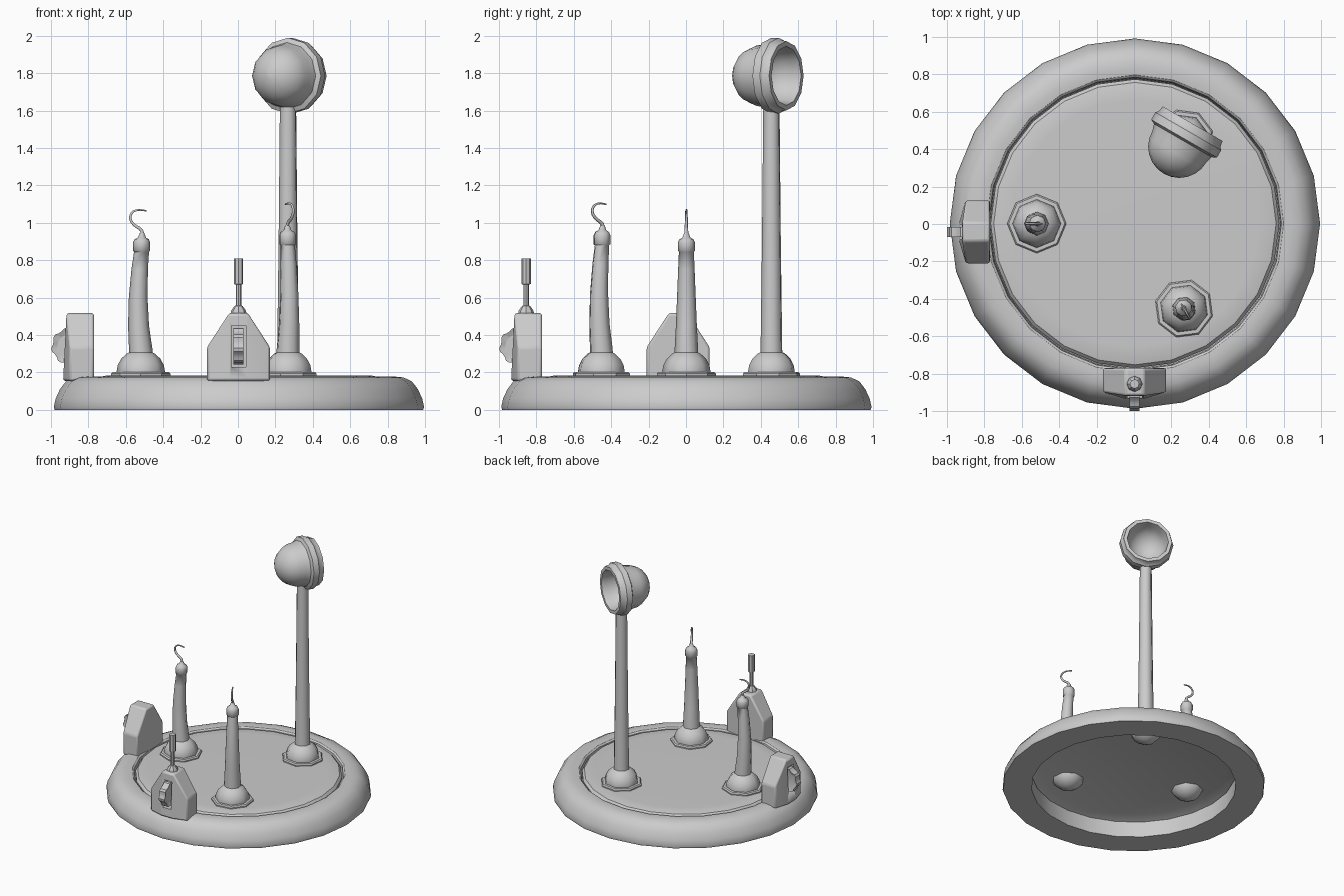
import bpy, bmesh, math
from mathutils import Matrix, Vector

if "Cube" in bpy.data.objects:
    bpy.data.objects.remove(bpy.data.objects["Cube"])

CENTRE = Matrix.Translation((0.005, 0.002, 0))


def finish(name, bm, mat=Matrix(), angle=35):
    bmesh.ops.remove_doubles(bm, verts=bm.verts, dist=1e-5)
    bmesh.ops.recalc_face_normals(bm, faces=bm.faces)
    bm.transform(mat)
    me = bpy.data.meshes.new(name)
    bm.to_mesh(me)
    bm.free()
    me.shade_smooth()
    me.set_sharp_from_angle(angle=math.radians(angle))
    ob = bpy.data.objects.new(name, me)
    bpy.context.collection.objects.link(ob)
    return ob


def revolve(name, profile, seg, mat=Matrix(), loop=False, angle=35):
    """Spin (radius, height, optional sideways offset) points around z."""
    bm = bmesh.new()
    rings = []
    for r, z, *off in profile:
        u = off[0] if off else 0
        rings.append([bm.verts.new((u + r * math.cos(2 * math.pi * i / seg),
                                    r * math.sin(2 * math.pi * i / seg), z)) for i in range(seg)])
    pairs = list(zip(rings, rings[1:]))
    if loop:
        pairs.append((rings[-1], rings[0]))
    else:
        bm.faces.new(rings[0])
        bm.faces.new(rings[-1])
    for a, b in pairs:
        for i in range(seg):
            j = (i + 1) % seg
            bm.faces.new((a[i], a[j], b[j], b[i]))
    bmesh.ops.dissolve_degenerate(bm, dist=1e-6, edges=bm.edges)
    return finish(name, bm, mat, angle)


def arc(r, z0, a0, a1, n, squash=1):
    """Profile points along a circular arc, angles measured from the equator."""
    pts = []
    for i in range(n + 1):
        a = math.radians(a0 + (a1 - a0) * i / n)
        pts.append((max(r * math.cos(a), 1e-4), z0 + squash * r * math.sin(a)))
    return pts


# Base: rounded rim and the inner platform
revolve("base_rim", [(0.77, 0), (0.985, 0), (0.99, 0.015), (0.98, 0.06), (0.957, 0.11),
                     (0.925, 0.152), (0.88, 0.173), (0.83, 0.178), (0.795, 0.175),
                     (0.783, 0.165), (0.777, 0.12)], 24, CENTRE, loop=True)
revolve("platform", [(0.70, 0.155), (0.772, 0.13), (0.772, 0.155), (0.755, 0.174),
                     (0.71, 0.183), (0.66, 0.184)], 24, CENTRE)


# Three posts evenly spaced around the platform, each with flange and ball socket
def post_frame(deg):
    return CENTRE @ Matrix.Rotation(math.radians(deg), 4, 'Z') @ Matrix.Translation((0.525, 0, 0))


def socket(tag, m):
    revolve(tag + "_flange", [(0.158, 0.175), (0.158, 0.193), (0.15, 0.202), (0.12, 0.203)], 8, m, angle=30)
    revolve(tag + "_ball", arc(0.13, 0.2, -90, 90, 10, 0.95), 8, m, angle=50)


def hook_post(tag, deg, lift):
    m = post_frame(deg)
    socket(tag, m)
    k = (0.565 + lift) / 0.565
    shaft = [(0.064, 0.28), (0.063, 0.32), (0.056, 0.45, 0.012), (0.050, 0.6, 0.014),
             (0.044, 0.75, 0.006), (0.040, 0.845, -0.004), (0.046, 0.85, -0.004),
             (0.046, 0.895, -0.004), (0.038, 0.912, -0.005), (0.022, 0.92, -0.006),
             (0.012, 0.945, -0.007)]
    shaft = [(p[0], 0.28 + (p[1] - 0.28) * k, *p[2:]) for p in shaft]
    revolve(tag + "_shaft", shaft, 8, m, angle=50)
    # tapered wire hook
    path = [(-0.007, 0.93), (-0.005, 0.958), (0.034, 0.988), (0.055, 1.02),
            (0.048, 1.052), (0.018, 1.068), (-0.03, 1.064)]
    cu = bpy.data.curves.new(tag + "_hook", 'CURVE')
    cu.dimensions = '3D'
    cu.bevel_depth = 0.011
    cu.bevel_resolution = 1
    cu.use_fill_caps = True
    sp = cu.splines.new('BEZIER')
    sp.resolution_u = 3
    sp.bezier_points.add(len(path) - 1)
    for i, (bp, (u, z)) in enumerate(zip(sp.bezier_points, path)):
        bp.co = (u, 0, z + lift)
        bp.handle_left_type = bp.handle_right_type = 'AUTO'
        bp.radius = 1 - 0.6 * i / (len(path) - 1)
    ob = bpy.data.objects.new(tag + "_hook", cu)
    ob.matrix_world = m
    bpy.context.collection.objects.link(ob)


hook_post("left_post", 180, 0)
hook_post("front_post", -60, 0.035)

# Tall post with an outward-facing bowl lamp
m = post_frame(60)
socket("tall_post", m)
revolve("tall_post_shaft", [(0.062, 0.28), (0.06, 0.32), (0.052, 0.9), (0.045, 1.62)], 8, m, angle=50)
head = m @ Matrix.Translation((0, 0, 1.786)) @ Matrix.Rotation(math.pi / 2, 4, 'Y')
bowl = arc(0.167, -0.05, -90, 0, 6) + [(0.178, -0.012), (0.203, 0), (0.203, 0.045), (0.19, 0.06),
                                       (0.185, 0.092), (0.158, 0.092)]
bowl += arc(0.152, 0.05, 0, -90, 6)
revolve("lamp_bowl", bowl, 12, head, angle=32)


# Control housings on the rim: tapered box, slot and ridged wheel
def housing(tag, m):
    bm = bmesh.new()
    outline = [(-0.168, 0.155, -0.9), (-0.168, 0.335, -0.9), (-0.05, 0.517, -0.935), (0.05, 0.517, -0.935),
               (0.168, 0.335, -0.9), (0.168, 0.155, -0.9), (0.05, 0.155, -0.935), (-0.05, 0.155, -0.935)]
    front = [bm.verts.new((x, y, z)) for x, z, y in outline]
    back = [bm.verts.new((x, -0.77, z)) for x, z, y in outline]
    for v in front[2:4]:
        v.co.y += 0.018
    for i in range(8):
        j = (i + 1) % 8
        bm.faces.new((front[i], front[j], back[j], back[i]))
    for ids in ((0, 1, 2, 7), (7, 2, 3, 6), (6, 3, 4, 5)):
        bm.faces.new([front[i] for i in ids])
    bm.faces.new(back)
    box = finish(tag + "_housing", bm, m, 30)
    bev = box.modifiers.new("edge", 'BEVEL')
    bev.width = 0.012
    bev.segments = 2
    bev.limit_method = 'ANGLE'

    bm = bmesh.new()
    bmesh.ops.create_cube(bm, size=1, matrix=Matrix.Translation((0, -0.89, 0.34))
                          @ Matrix.Diagonal((0.078, 0.2, 0.222, 1)))
    cutter = finish(tag + "_slot_cutter", bm, m)
    cutter.hide_render = True
    cutter.hide_viewport = True
    cut = box.modifiers.new("slot", 'BOOLEAN')
    cut.object = cutter
    cut.operation = 'DIFFERENCE'

    # wheel with alternating ridges
    bm = bmesh.new()
    n = 32
    rows = []
    for x, hub in ((-0.027, 0), (0.027, 0)):
        for scale in (0.7, 1):
            row = []
            for i in range(n):
                r = 0.099 if i % 4 < 2 else 0.09
                r = 0.065 if scale < 1 else r
                a = 2 * math.pi * (i + 0.5) / n
                row.append(bm.verts.new((x * (0.6 if scale < 1 else 1), r * math.cos(a) - 0.9,
                                         r * math.sin(a) + 0.34)))
            rows.append(row)
    for a, b in ((0, 1), (1, 3), (3, 2)):
        for i in range(n):
            j = (i + 1) % n
            bm.faces.new((rows[a][i], rows[a][j], rows[b][j], rows[b][i]))
    bm.faces.new(rows[0])
    bm.faces.new(rows[2])
    finish(tag + "_wheel", bm, m, 20)


front_m = Matrix.Translation((0.003, 0, 0))
housing("front", front_m)
housing("left", Matrix.Translation((0, -0.042, 0)) @ Matrix.Rotation(-math.pi / 2, 4, 'Z'))

# Upright lever on the front housing
revolve("lever", [(0.043, 0.51), (0.04, 0.53), (0.022, 0.555), (0.015, 0.558), (0.015, 0.67),
                  (0.025, 0.672), (0.025, 0.81)], 8, front_m @ Matrix.Translation((0, -0.855, 0)), angle=30)
